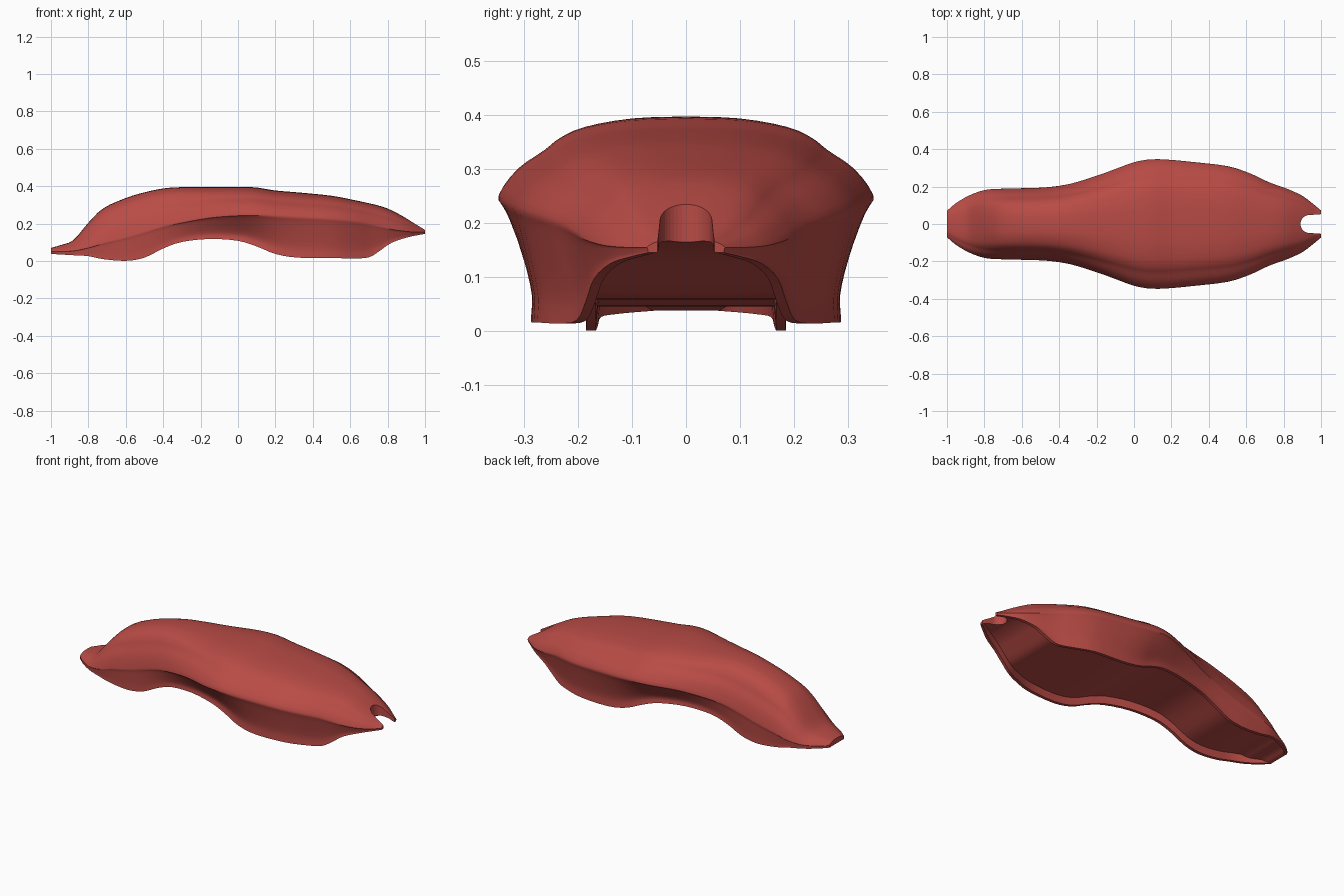
import bpy, bmesh, math
from mathutils import Vector

if "Cube" in bpy.data.objects:
    bpy.data.objects.remove(bpy.data.objects["Cube"])

red = bpy.data.materials.new("shell red")
red.diffuse_color = (0.48, 0.07, 0.06, 1)
red.use_nodes = True
red.node_tree.nodes["Principled BSDF"].inputs["Base Color"].default_value = red.diffuse_color

# Stations: x, top z, rim z, half width, height of widest line, rim half width
STATIONS = [
    (-1.00, 0.070, 0.038, 0.070, 0.052, 0.068),
    (-0.95, 0.085, 0.035, 0.112, 0.053, 0.110),
    (-0.88, 0.112, 0.031, 0.152, 0.056, 0.150),
    (-0.80, 0.205, 0.026, 0.180, 0.075, 0.175),
    (-0.72, 0.282, 0.010, 0.187, 0.100, 0.181),
    (-0.60, 0.337, 0.001, 0.190, 0.130, 0.185),
    (-0.50, 0.367, 0.018, 0.193, 0.160, 0.184),
    (-0.40, 0.388, 0.067, 0.203, 0.190, 0.187),
    (-0.30, 0.395, 0.102, 0.225, 0.212, 0.197),
    (-0.15, 0.395, 0.118, 0.275, 0.238, 0.222),
    (0.00, 0.397, 0.108, 0.330, 0.250, 0.252),
    (0.10, 0.393, 0.078, 0.346, 0.252, 0.267),
    (0.20, 0.377, 0.038, 0.342, 0.246, 0.282),
    (0.32, 0.367, 0.018, 0.330, 0.240, 0.287),
    (0.50, 0.349, 0.016, 0.308, 0.230, 0.275),
    (0.62, 0.326, 0.014, 0.270, 0.217, 0.235),
    (0.70, 0.309, 0.020, 0.232, 0.203, 0.202),
    (0.76, 0.294, 0.056, 0.208, 0.188, 0.185),
    (0.82, 0.272, 0.097, 0.187, 0.174, 0.170),
    (0.90, 0.229, 0.125, 0.150, 0.161, 0.140),
    (0.96, 0.194, 0.138, 0.105, 0.156, 0.100),
    (1.00, 0.172, 0.145, 0.072, 0.155, 0.070),
]


def smooth_points(points, steps):
    """Curve through all points."""
    pts = [Vector(p) for p in points]
    pts = [2 * pts[0] - pts[1]] + pts + [2 * pts[-1] - pts[-2]]
    out = []
    for i in range(1, len(pts) - 2):
        a, b, c, d = pts[i - 1:i + 3]
        for s in range(steps):
            t = s / steps
            out.append(0.5 * (2 * b + (c - a) * t + (2 * a - 5 * b + 4 * c - d) * t * t
                              + (3 * b - a - 3 * c + d) * t ** 3))
    return out + [pts[-2]]


def clamp(v):
    return max(0.0, min(1.0, v))


def section(s):
    """Closed cross-section: arched top, narrow rims, recessed flat underside."""
    x, top, rim, w, wide, rw = s
    up, down, flare = top - wide, wide - rim, w - rw
    half = [(0, top), (0.30 * w, top - 0.025 * up), (0.55 * w, top - 0.13 * up),
            (0.68 * w, top - 0.27 * up), (0.76 * w, top - 0.42 * up),
            (0.90 * w, top - 0.66 * up), (w, wide),
            (w - 0.18 * flare, wide - 0.14 * down),
            (rw + 0.28 * flare, rim + 0.50 * down),
            (rw - 0.04 * flare, rim + 0.22 * down), (rw, rim)]
    half = smooth_points([Vector((x, y, z)) for y, z in half], 3)
    # Recess fades out toward both tips
    depth = min(0.044, 0.4 * (top - rim)) * clamp((x + 0.985) / 0.03) * clamp((1.0 - x) / 0.03)
    depth = max(depth, 0.0008)
    inner = rw - min(0.018, 0.2 * rw)
    under = [(inner, rim), (inner - 0.004, rim + depth)]
    under += [((inner - 0.004) * k / 3, rim + depth) for k in (2, 1, 0)]
    under = [Vector((x, y, z)) for y, z in under]

    def flip(pts):
        return [Vector((p.x, -p.y, p.z)) for p in pts]
    return flip(half[:0:-1]) + half + under + flip(under[-2::-1])


def make_solid(name, rings):
    """Closed solid through rings of equal length, capped at both ends."""
    bm = bmesh.new()
    rows = [[bm.verts.new(p) for p in r] for r in rings]
    n = len(rows[0])
    for a, b in zip(rows, rows[1:]):
        for j in range(n):
            k = (j + 1) % n
            bm.faces.new((a[j], b[j], b[k], a[k]))
    bm.faces.new(rows[0])
    bm.faces.new(rows[-1][::-1])
    bmesh.ops.recalc_face_normals(bm, faces=bm.faces)
    mesh = bpy.data.meshes.new(name)
    bm.to_mesh(mesh)
    bm.free()
    mesh.materials.append(red)
    ob = bpy.data.objects.new(name, mesh)
    bpy.context.collection.objects.link(ob)
    return ob


# Body with recessed underside
shell = make_solid("body_shell", [section(s) for s in smooth_points(STATIONS, 3)])

# Round-ended slot cut through the nose, opening slightly at the tip
R, CX = 0.048, 0.938
arc = [(CX + R * math.cos(a), R * math.sin(a))
       for a in (math.pi * (0.5 + k / 20) for k in range(21))]
outline = [(1.1, 0.062), (0.985, 0.051)] + arc + [(0.985, -0.051), (1.1, -0.062)]
cutter = make_solid("slot_cutter", [[Vector((x, y, z)) for x, y in outline] for z in (0.0, 0.5)])
cutter.hide_render = True
cutter.hide_set(True)
cut = shell.modifiers.new("slot", 'BOOLEAN')
cut.operation, cut.solver, cut.object = 'DIFFERENCE', 'EXACT', cutter

# Smooth shading with crisp rim and slot edges
bpy.ops.object.select_all(action='DESELECT')
shell.select_set(True)
bpy.context.view_layer.objects.active = shell
bpy.ops.object.shade_smooth_by_angle(angle=math.radians(40))
